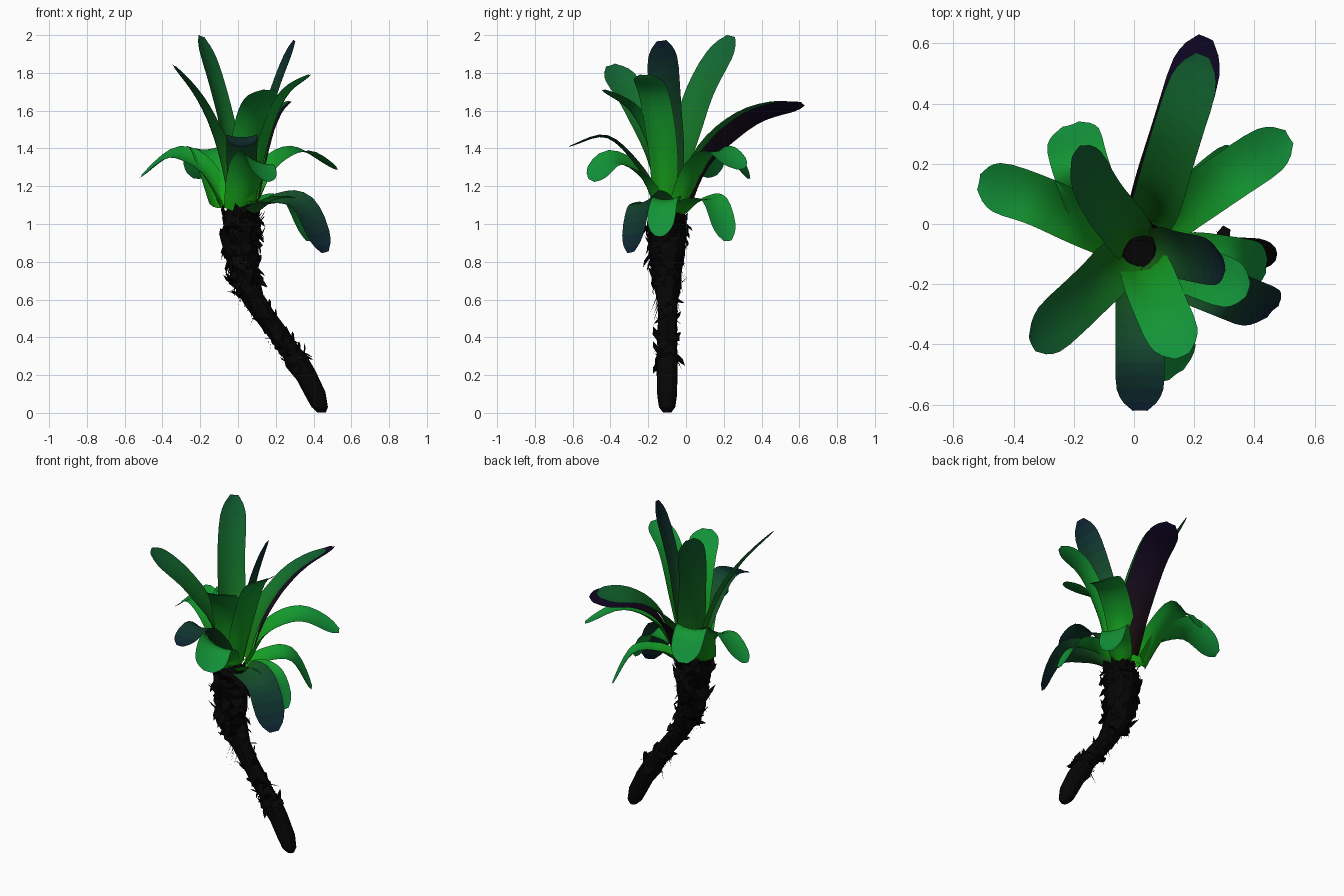
import bpy, bmesh, math, random
from mathutils import Vector, Matrix

if "Cube" in bpy.data.objects:
    bpy.data.objects.remove(bpy.data.objects["Cube"])

random.seed(4)
STEPS = 14


def material(name, rgb):
    m = bpy.data.materials.new(name)
    m.diffuse_color = (*rgb, 1)
    m.use_nodes = True
    m.node_tree.nodes["Principled BSDF"].inputs["Base Color"].default_value = m.diffuse_color
    return m


def gradient(name, a, b):
    a, b = Vector(a), Vector(b)
    return [material(f"{name}_{i}", a.lerp(b, i / (STEPS - 1))) for i in range(STEPS)]


GREEN = gradient("leaf_green", (.008, .36, .006), (.006, .28, .045))
DEEP = gradient("leaf_deep", (.008, .22, .006), (.006, .12, .035))
BLUE = gradient("leaf_blue", (.01, .13, .01), (.004, .015, .032))
PURPLE = gradient("leaf_purple", (.012, .005, .004), (.005, .002, .022))
BARK = material("bark", (.0015, .0015, .0015))


def spline(pts, t):
    """Catmull-Rom point at t in 0..1 along the points."""
    p = [2 * pts[0] - pts[1]] + pts + [2 * pts[-1] - pts[-2]]
    n = len(pts) - 1
    i = min(int(t * n), n - 1)
    u = t * n - i
    a, b, c, d = p[i:i + 4]
    return .5 * (2 * b + (c - a) * u + (2 * a - 5 * b + 4 * c - d) * u * u
                 + (3 * b - a - 3 * c + d) * u ** 3)


def finish(bm, name, mats):
    me = bpy.data.meshes.new(name)
    bm.to_mesh(me)
    bm.free()
    for m in mats:
        me.materials.append(m)
    ob = bpy.data.objects.new(name, me)
    bpy.context.collection.objects.link(ob)
    return ob


def leaf(name, pts, half, mats, roll=0, cup=.25):
    """Strap-shaped sheet with a rounded tip and a cupped base; roll twists it along its length."""
    pts = [Vector(p) for p in pts]
    out = pts[-1] - pts[0]
    level = Vector((out.y, -out.x, 0)).normalized()
    ts = [i / 12 * .88 for i in range(13)] + [.92, .955, .98, 1]
    bm, rows = bmesh.new(), []
    for t in ts:
        c = spline(pts, t)
        e = .005
        tan = (spline(pts, min(t + e, 1)) - spline(pts, max(t - e, 0))).normalized()
        side = Matrix.Rotation(roll * min(t / .5, 1), 3, tan) @ level
        nor = side.cross(tan).normalized()
        w = half * (.78 + .22 * math.sin(min(t / .5, 1) * math.pi / 2))
        if t > .82:
            w *= max(.3, math.sqrt(max(0, 1 - ((t - .82) / .18) ** 2)))
        bend = w * cup * (1 + 1.6 * (1 - t) ** 2) * (1 - .5 * t)
        rows.append([bm.verts.new(c + side * w * u + nor * bend * (u * u - .3))
                     for u in (-1, -.6, -.2, .2, .6, 1)])
    for i, (a, b) in enumerate(zip(rows, rows[1:])):
        for j in range(5):
            f = bm.faces.new((a[j], a[j + 1], b[j + 1], b[j]))
            f.smooth = True
            f.material_index = min(int(ts[i] * STEPS), STEPS - 1)
    return finish(bm, name, mats)


# Upright inner leaves
leaf("leaf_tall_back", [(0, -.06, 1.1), (-.04, -.01, 1.38), (-.11, .08, 1.7), (-.195, .24, 1.995)], .088, DEEP, .45)
leaf("leaf_tall_right", [(.06, -.09, 1.15), (.12, -.09, 1.4), (.2, -.11, 1.7), (.3, -.13, 1.97)], .085, BLUE, .4)
leaf("leaf_mid_right", [(.08, -.12, 1.12), (.14, -.13, 1.4), (.24, -.17, 1.67), (.38, -.22, 1.79)], .085, GREEN)
leaf("leaf_tall_left", [(-.02, -.11, 1.12), (-.09, -.16, 1.4), (-.2, -.27, 1.65), (-.34, -.4, 1.84)], .09, DEEP, -.4)
leaf("leaf_mid_front", [(.03, -.13, 1.12), (.05, -.18, 1.4), (.09, -.28, 1.6), (.16, -.44, 1.71)], .09, GREEN)

# Long back leaf with a darker one lying below it
leaf("leaf_back", [(.05, 0, 1.12), (.09, .1, 1.37), (.15, .31, 1.56), (.23, .56, 1.64)], .087, DEEP, -.3)
leaf("leaf_back_under", [(.05, .01, 1.1), (.09, .12, 1.34), (.16, .35, 1.55), (.24, .62, 1.635)], .092, PURPLE, -.35)

# Arching outer leaves
leaf("leaf_arch_front", [(.02, -.14, 1.1), (.02, -.25, 1.3), (.02, -.42, 1.46), (.02, -.62, 1.41)], .082, BLUE)
leaf("leaf_low_front", [(.01, -.14, 1.07), (.04, -.23, 1.25), (.1, -.38, 1.34), (.14, -.5, 1.23)], .1, GREEN, -.4)
leaf("leaf_arch_left", [(-.08, -.04, 1.1), (-.18, .02, 1.29), (-.34, .09, 1.37), (-.515, .14, 1.25)], .09, GREEN, -.35)
leaf("leaf_arch_right", [(.08, -.02, 1.1), (.17, .06, 1.3), (.33, .17, 1.39), (.515, .29, 1.29)], .085, GREEN, .15)
leaf("leaf_arch_back_left", [(-.09, -.04, 1.09), (-.13, .06, 1.28), (-.18, .2, 1.4), (-.21, .33, 1.24)], .095, GREEN)

# Drooping lowest leaves
leaf("leaf_droop_front_right", [(.08, -.12, 1.06), (.18, -.17, 1.12), (.34, -.24, 1.1), (.46, -.29, .85)], .09, BLUE, .4)
leaf("leaf_droop_right", [(.09, -.1, 1.08), (.2, -.1, 1.13), (.34, -.12, 1.11), (.44, -.14, .935)], .075, GREEN)
leaf("leaf_droop_back_right", [(.08, -.02, 1.06), (.16, .05, 1.12), (.27, .15, 1.12), (.37, .22, .91)], .078, GREEN, .15)

# Curved trunk: x, z, radius of each ring
RINGS = [(.443, .002, .022), (.433, .03, .043), (.415, .09, .052), (.36, .2, .055),
         (.31, .28, .062), (.285, .32, .05), (.225, .4, .05), (.15, .5, .05), (.09, .6, .057),
         (.05, .68, .074), (.035, .75, .075), (.02, .84, .09), (.016, .93, .102),
         (.018, 1, .102), (.02, 1.06, .085), (.02, 1.11, .05)]
PATH = [Vector((x, -.1, z)) for x, z, r in RINGS]


def frame(i):
    tan = (PATH[min(i + 1, len(PATH) - 1)] - PATH[max(i - 1, 0)]).normalized()
    a = Vector((0, 1, 0))
    return tan, a.cross(tan).normalized(), a


bm, rows = bmesh.new(), []
for i, (x, z, r) in enumerate(RINGS):
    tan, a, b = frame(i)
    if i < 2:  # flatten the foot towards the ground
        tan, a, b = Vector((0, 0, 1)), Vector((1, 0, 0)), Vector((0, 1, 0))
    rows.append([])
    for k in range(12):
        g = k * math.tau / 12
        rr = r * (random.uniform(.88, 1.1) if i > 3 else 1)
        rows[-1].append(bm.verts.new(PATH[i] + rr * (a * math.cos(g) + b * math.sin(g))))
for p, q in zip(rows, rows[1:]):
    for k in range(12):
        bm.faces.new((p[k], p[(k + 1) % 12], q[(k + 1) % 12], q[k]))
bm.faces.new(rows[0][::-1])
bm.faces.new(rows[-1])
bmesh.ops.recalc_face_normals(bm, faces=bm.faces)
finish(bm, "trunk", [BARK])


def surface(t, g):
    """Point, axis, outward and sideways directions on the trunk skin."""
    i = int(t)
    u = t - i
    tan, a, b = frame(i)
    out = a * math.cos(g) + b * math.sin(g)
    r = RINGS[i][2] * (1 - u) + RINGS[i + 1][2] * u
    return PATH[i].lerp(PATH[i + 1], u) + out * r, tan, out, tan.cross(out)


# Old leaf-base scales and loose fibres on the bark
bm = bmesh.new()
for n in range(150):
    t = random.uniform(3.8, 13.9) if n < 70 else random.uniform(8.5, 13.9)
    p, tan, out, side = surface(t, random.uniform(0, math.tau))
    w = random.uniform(.025, .05)
    h = random.uniform(.04, .085) * random.choice((1, 1, -1))
    if RINGS[int(t)][2] < .065:
        w, h = w * .7, h * .7
    flare = random.uniform(.002, .03) if n % 8 else .045
    p -= out * .012
    tip = p + tan * h + out * (.01 + flare) + side * random.uniform(-.02, .02)
    mid = p + tan * h * .6 + out * (.01 + flare * .6)
    v = [bm.verts.new(c) for c in (p - side * w, p + side * w, mid + side * w * .8, tip, mid - side * w * .7)]
    bm.faces.new(v)
finish(bm, "bark_scales", [BARK])

bm = bmesh.new()
for n in range(80):
    p, tan, out, side = surface(random.uniform(4, 12), random.uniform(0, math.tau))
    drop = Vector((random.uniform(-.02, .02), random.uniform(-.02, .02), -random.uniform(.03, .08)))
    v = [bm.verts.new(c) for c in (p - side * .004, p + side * .004, p + out * .015 + drop)]
    bm.faces.new(v)
finish(bm, "bark_fibres", [BARK])
